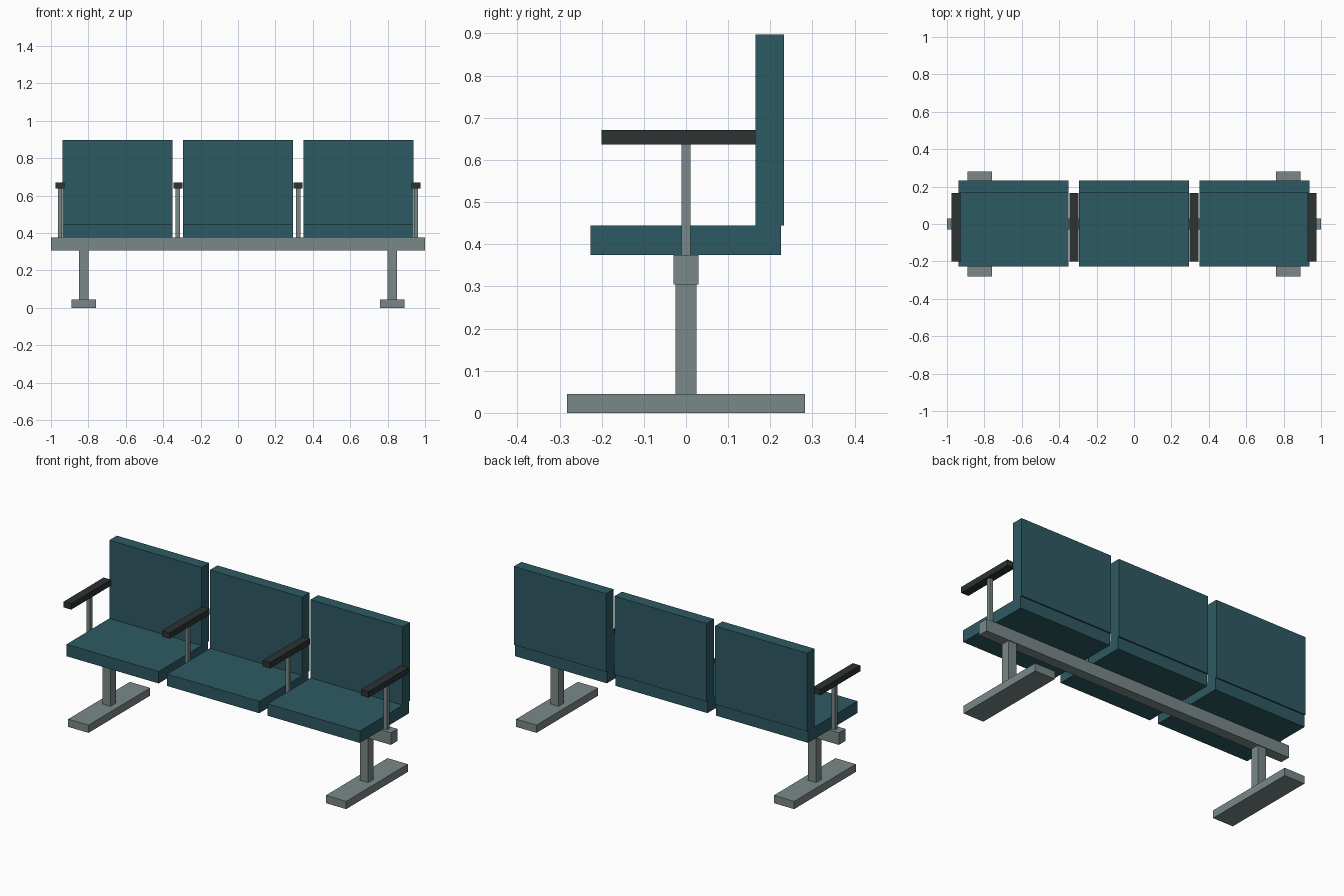
import bpy

if "Cube" in bpy.data.objects:
    bpy.data.objects.remove(bpy.data.objects["Cube"], do_unlink=True)


def material(name, r, g, b):
    mat = bpy.data.materials.new(name)
    mat.use_nodes = True
    mat.diffuse_color = (r, g, b, 1)
    mat.node_tree.nodes["Principled BSDF"].inputs["Base Color"].default_value = (r, g, b, 1)
    return mat


teal = material("teal upholstery", 0.027, 0.102, 0.123)
steel = material("grey steel", 0.195, 0.246, 0.246)
black = material("dark rubber", 0.024, 0.033, 0.032)


def box(name, x, y, z, mat):
    """Box spanning the (low, high) range on each axis."""
    spans = (x, y, z)
    bpy.ops.mesh.primitive_cube_add(size=1, location=[(a + b) / 2 for a, b in spans])
    obj = bpy.context.object
    obj.name = name
    obj.scale = [b - a for a, b in spans]
    bpy.ops.object.transform_apply(location=False, rotation=False, scale=True)
    obj.data.materials.append(mat)
    return obj


def around(centre, half):
    return (centre - half, centre + half)


# Main beam under the seats
box("beam", (-1, 1), (-0.03, 0.03), (0.305, 0.375), steel)

# Legs and floor feet at both ends
for side, x in (("right", -0.825), ("left", 0.825)):
    box(side + "_leg", around(x, 0.026), (-0.025, 0.025), (0.045, 0.305), steel)
    box(side + "_foot", around(x, 0.065), (-0.282, 0.282), (0, 0.045), steel)

# Three seats with backrests
for side, x in (("right", -0.644), ("middle", 0), ("left", 0.644)):
    width = around(x, 0.295)
    box(side + "_seat", width, (-0.227, 0.225), (0.375, 0.444), teal)
    box(side + "_backrest", width, (0.165, 0.233), (0.444, 0.897), teal)

# Four armrests on slim posts
for side, x in (("outer_right", -0.952), ("inner_right", -0.322),
                ("inner_left", 0.322), ("outer_left", 0.952)):
    box(side + "_armrest_post", around(x, 0.011), (-0.011, 0.011), (0.375, 0.637), steel)
    box(side + "_armrest", around(x, 0.024), (-0.2, 0.165), (0.637, 0.671), black)
